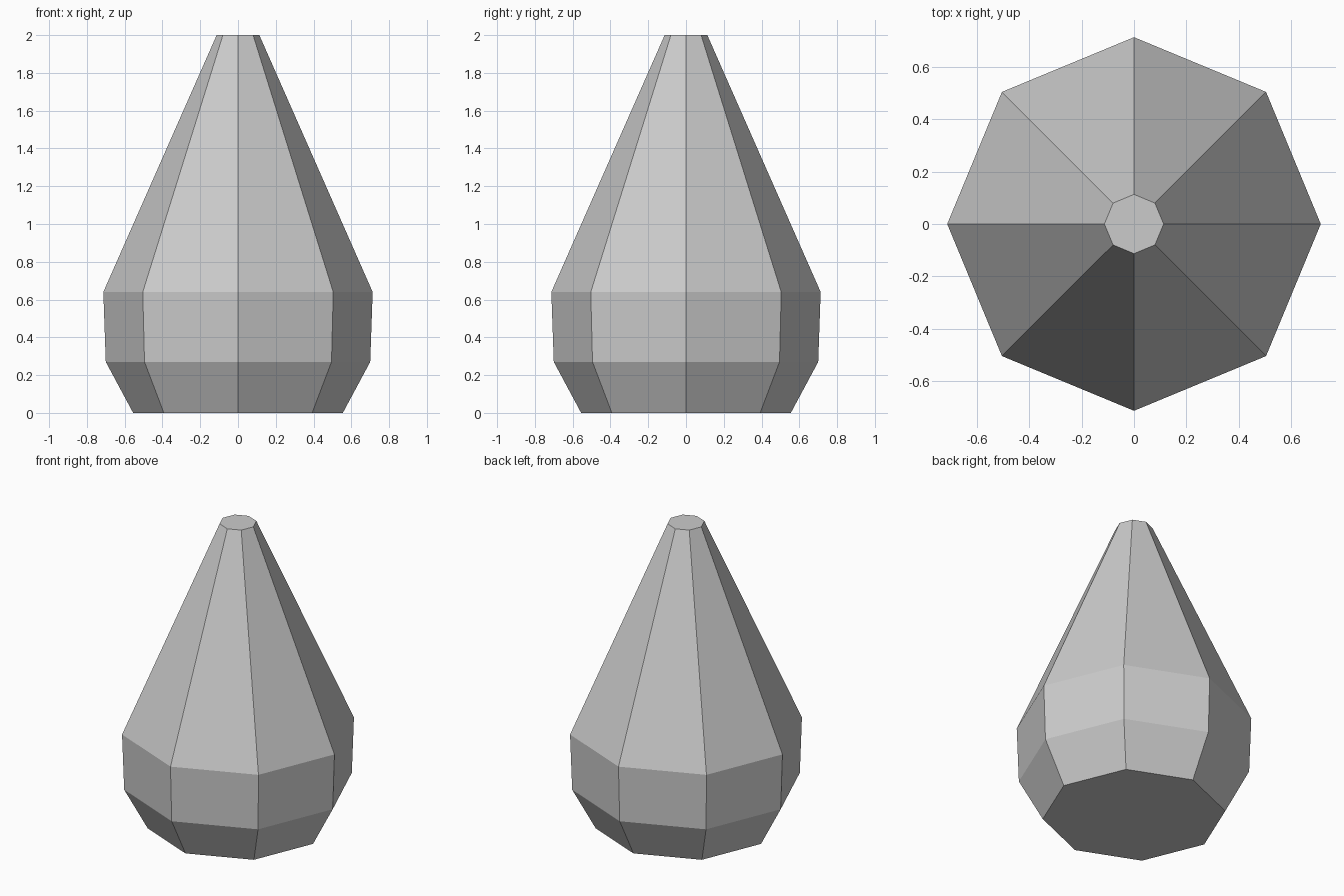
import bpy
import bmesh
from math import cos, sin, pi

cube = bpy.data.objects.get("Cube")
if cube:
    bpy.data.objects.remove(cube, do_unlink=True)

SIDES = 8
# Profile from base to tip: radius, height
PROFILE = [(0.555, 0.0), (0.70, 0.27), (0.713, 0.64), (0.113, 2.0)]


def make_material(name, colour):
    mat = bpy.data.materials.new(name)
    mat.use_nodes = True
    mat.diffuse_color = colour
    mat.node_tree.nodes["Principled BSDF"].inputs["Base Color"].default_value = colour
    return mat


def lathe(name, profile, sides, mat):
    bm = bmesh.new()
    rings = [[bm.verts.new((r * cos(2 * pi * i / sides), r * sin(2 * pi * i / sides), z))
              for i in range(sides)] for r, z in profile]
    # Side bands
    for low, high in zip(rings, rings[1:]):
        for i in range(sides):
            j = (i + 1) % sides
            bm.faces.new((low[i], low[j], high[j], high[i]))
    # Flat base and tip
    bm.faces.new(rings[0][::-1])
    bm.faces.new(rings[-1])
    mesh = bpy.data.meshes.new(name)
    bm.to_mesh(mesh)
    bm.free()
    mesh.materials.append(mat)
    obj = bpy.data.objects.new(name, mesh)
    bpy.context.collection.objects.link(obj)
    return obj


grey = make_material("light grey", (0.6, 0.6, 0.6, 1.0))
lathe("faceted_teardrop_body", PROFILE, SIDES, grey)
